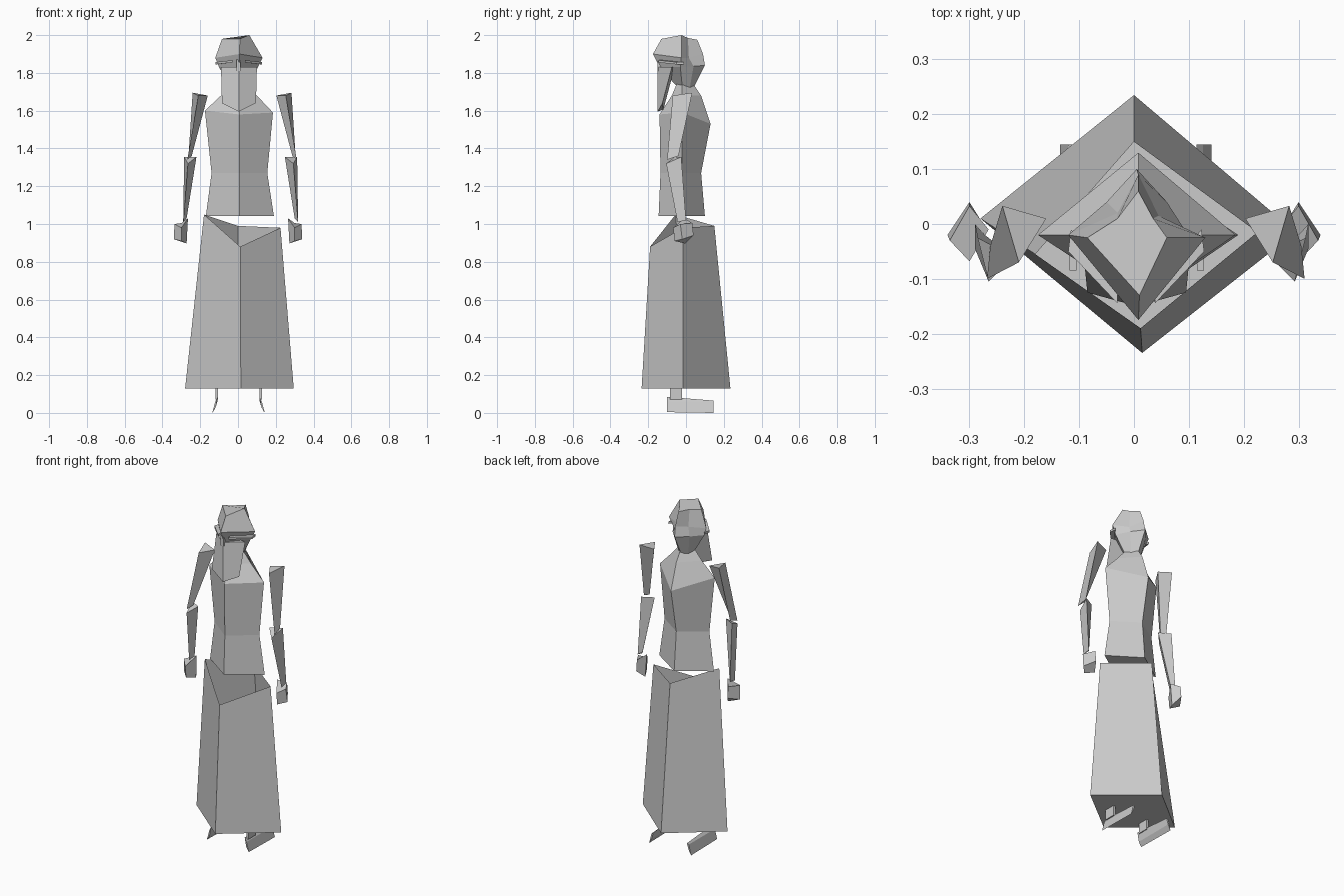
import bpy, bmesh


def loft(name, rings, bottom=True, top=True):
    """Flat-shaded skin through rings of points with equal counts."""
    bm = bmesh.new()
    loops = [[bm.verts.new(p) for p in ring] for ring in rings]
    n = len(loops[0])
    for a, b in zip(loops, loops[1:]):
        for i in range(n):
            j = (i + 1) % n
            bm.faces.new((a[i], a[j], b[j], b[i]))
    if bottom:
        bm.faces.new(loops[0][::-1])
    if top:
        bm.faces.new(loops[-1])
    bmesh.ops.recalc_face_normals(bm, faces=bm.faces)
    mesh = bpy.data.meshes.new(name)
    bm.to_mesh(mesh)
    bm.free()
    ob = bpy.data.objects.new(name, mesh)
    bpy.context.collection.objects.link(ob)
    return ob


def diamond(z, left, right, front, back, side_y=-0.02, mid=0.008):
    return [(mid, front, z), (right, side_y, z), (mid, back, z), (left, side_y, z)]


def mirrored(name, rings, offset=0.0):
    """Left part plus its copy on the right, shifted sideways by offset."""
    loft("left_" + name, rings)
    loft("right_" + name, [[(offset - x, y, z) for x, y, z in r] for r in rings])


# Skirt: four sides, uneven open waist
loft("skirt", [
    [(0.015, -0.235, 0.13), (0.295, -0.015, 0.13), (0, 0.235, 0.13), (-0.28, 0.01, 0.13)],
    [(0.012, -0.19, 0.88), (0.225, -0.015, 0.98), (0, 0.15, 0.99), (-0.18, -0.055, 1.05)],
], top=False)

# Torso and neck
loft("torso", [
    diamond(1.042, -0.17, 0.19, -0.145, 0.10),
    diamond(1.27, -0.14, 0.155, -0.135, 0.08),
    [(0.008, -0.14, 1.58), (0.185, -0.02, 1.59), (0.008, 0.13, 1.53), (-0.175, -0.02, 1.60)],
    diamond(1.68, -0.09, 0.10, -0.075, 0.08),
    diamond(1.74, -0.04, 0.05, -0.05, 0.04),
])

# Head: front, right, back-right hollow, back ridge, back-left hollow, left
loft("head", [
    [(0, -0.05, 1.73), (0.05, -0.02, 1.73), (0.035, 0.02, 1.72),
     (0.005, 0.04, 1.72), (-0.03, 0.02, 1.72), (-0.045, -0.02, 1.73)],
    [(0.005, -0.14, 1.83), (0.105, -0.03, 1.83), (0.06, 0.04, 1.835),
     (0.005, 0.10, 1.84), (-0.05, 0.04, 1.835), (-0.10, -0.03, 1.83)],
    [(0.008, -0.175, 1.90), (0.13, -0.025, 1.88), (0.045, 0.015, 1.88),
     (0.008, 0.09, 1.90), (-0.03, 0.02, 1.88), (-0.12, -0.02, 1.88)],
    [(0.01, -0.13, 1.98), (0.06, -0.025, 2.0), (0.035, 0.01, 1.985),
     (0.008, 0.06, 1.975), (-0.03, 0.01, 1.98), (-0.085, -0.025, 1.98)],
])

# Nose guard and slanted brow slats over the eyes
loft("nose_guard", [
    [(-0.008, -0.152, z), (0.012, -0.152, z), (0.012, -0.12, z), (-0.008, -0.12, z)]
    for z in (1.81, 1.87)])
mirrored("brow", [
    [(-0.03, -0.145, z), (-0.03, -0.11, z), (-0.115, -0.01, z - 0.01), (-0.12, -0.05, z - 0.01)]
    for z in (1.855, 1.867)], 0.008)

# Beard: folded plate narrowing toward the bottom
loft("beard", [
    [(0.005, -0.15, 1.595), (0.095, -0.125, 1.64), (0.005, -0.12, 1.605), (-0.085, -0.125, 1.64)],
    [(0.005, -0.15, 1.83), (0.10, -0.075, 1.83), (0.005, -0.06, 1.83), (-0.09, -0.075, 1.83)],
])

# Arms: three-sided tapering segments
mirrored("upper_arm", [
    [(-0.268, -0.10, 1.34), (-0.245, -0.07, 1.36), (-0.262, -0.04, 1.36)],
    [(-0.21, -0.07, 1.68), (-0.16, 0.01, 1.68), (-0.24, 0.033, 1.695)],
], 0.043)
mirrored("forearm", [
    [(-0.29, -0.045, 1.01), (-0.272, -0.02, 1.03), (-0.29, 0.0, 1.02)],
    [(-0.265, -0.105, 1.32), (-0.22, -0.06, 1.355), (-0.285, -0.025, 1.355)],
], 0.028)

# Hands: tilted blocks
mirrored("hand", [
    [(-0.30, -0.06, 0.91), (-0.272, -0.005, 0.897), (-0.30, 0.04, 0.94), (-0.34, -0.02, 0.92)],
    [(-0.30, -0.068, 0.98), (-0.265, -0.01, 1.03), (-0.30, 0.033, 1.005), (-0.336, -0.03, 1.0)],
])

# Feet and ankles: thin slanted slats
mirrored("foot", [
    [(-0.135, y, 0.004 * (y < 0)), (-0.118, y, 0.03), (-0.108, y, top), (-0.12, y, 0.06)]
    for y, top in ((-0.10, 0.085), (0.145, 0.065))], 0.006)
mirrored("ankle", [
    [(-0.118, -0.085, z), (-0.105, -0.085, z), (-0.105, -0.02, z), (-0.118, -0.02, z)]
    for z in (0.07, 0.16)], 0.01)
